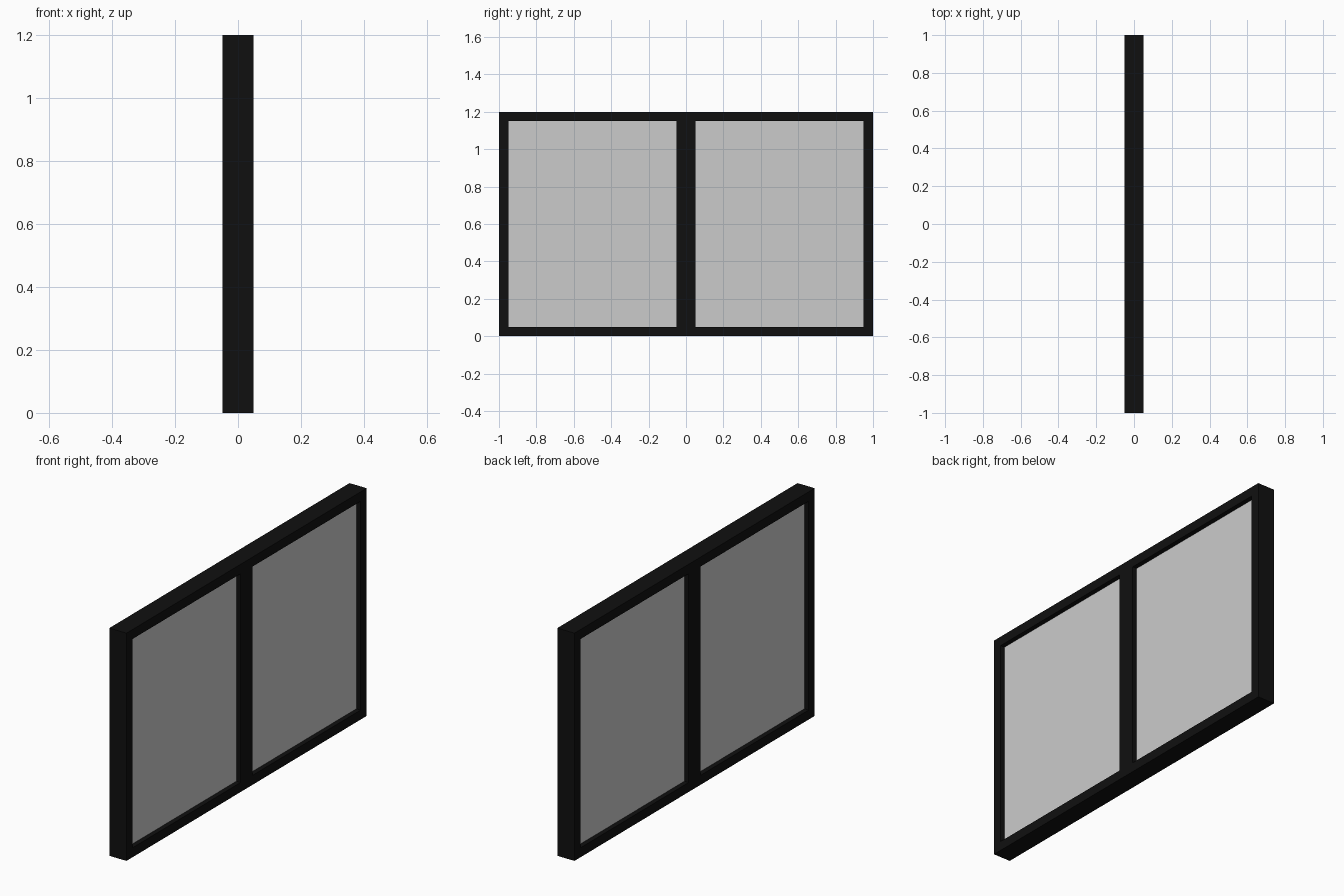
import bpy

if "Cube" in bpy.data.objects:
    bpy.data.objects.remove(bpy.data.objects["Cube"])

W, H = 2.0, 1.2        # overall width (y) and height (z)
DEPTH, BAR = 0.1, 0.05  # frame depth (x) and bar width
GLASS = 0.05           # pane thickness


def material(name, color):
    m = bpy.data.materials.new(name)
    m.diffuse_color = color
    m.use_nodes = True
    m.node_tree.nodes["Principled BSDF"].inputs["Base Color"].default_value = m.diffuse_color
    return m


def box(name, x, y, z, mat=None):
    """Box spanning the given (min, max) ranges."""
    bpy.ops.mesh.primitive_cube_add(size=1, location=[(r[0] + r[1]) / 2 for r in (x, y, z)])
    ob = bpy.context.object
    ob.name = name
    ob.scale = [r[1] - r[0] for r in (x, y, z)]
    bpy.ops.object.transform_apply(location=False, rotation=False, scale=True)
    if mat:
        ob.data.materials.append(mat)
    return ob


black = material("frame_black", (0.005, 0.005, 0.005, 1))
dx = (-DEPTH / 2, DEPTH / 2)
gx = (-GLASS / 2, GLASS / 2)
inner_z = (BAR, H - BAR)

# Top and bottom rails
box("bottom_rail", dx, (-W / 2, W / 2), (0, BAR), black)
box("top_rail", dx, (-W / 2, W / 2), (H - BAR, H), black)

# Centre mullion
box("centre_mullion", dx, (-BAR, BAR), inner_z, black)

# Side stiles and glass panes, one of each per side
for side, s in (("left", -1), ("right", 1)):
    box(side + "_stile", dx, sorted((s * W / 2, s * (W / 2 - BAR))), inner_z, black)
    box(side + "_pane", gx, sorted((s * BAR, s * (W / 2 - BAR))), inner_z)
